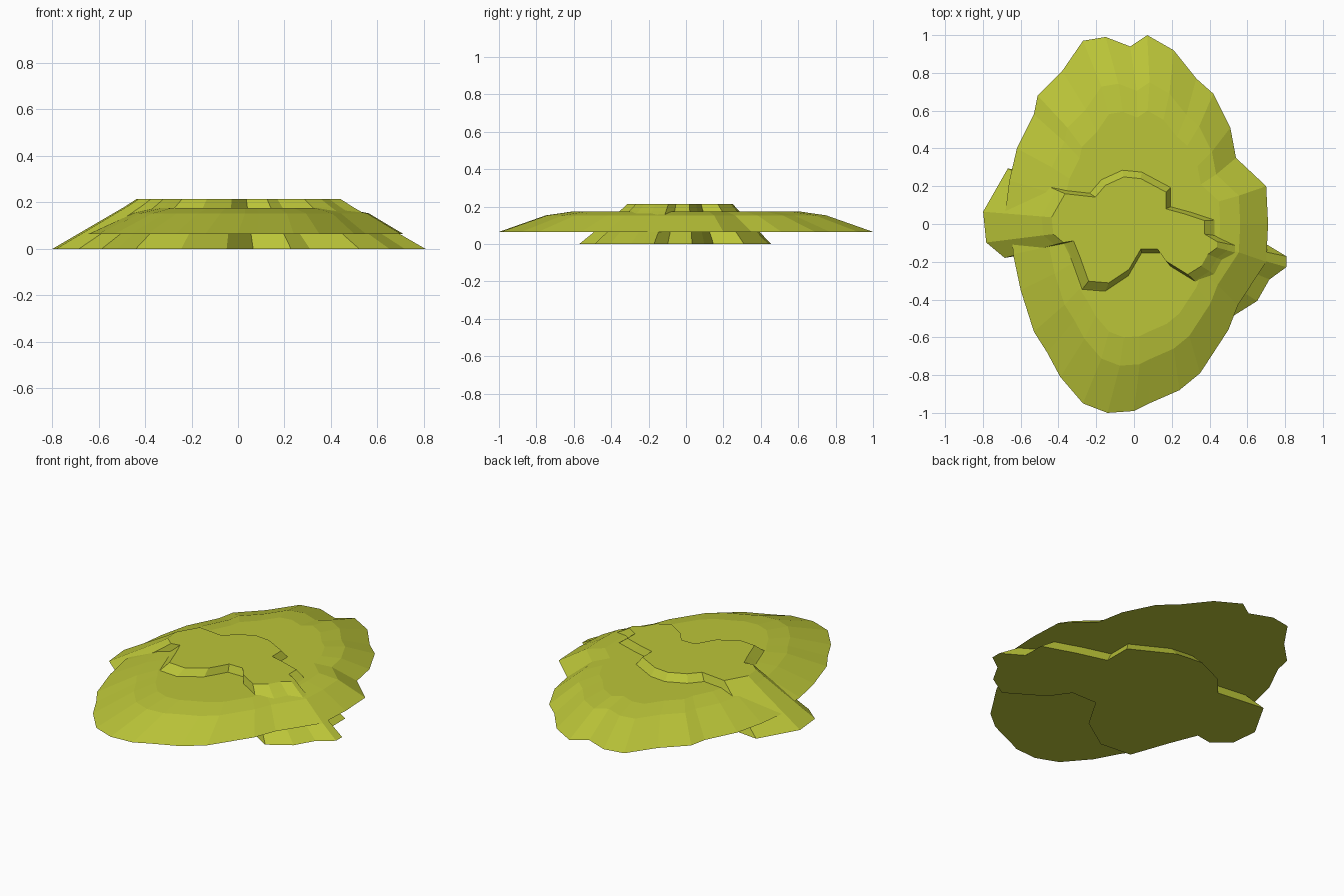
import bpy, bmesh

if "Cube" in bpy.data.objects:
    bpy.data.objects.remove(bpy.data.objects["Cube"])

# One flat colour for the whole mound
moss = bpy.data.materials.new("moss_green")
moss.diffuse_color = (0.50, 0.56, 0.04, 1)
moss.use_nodes = True
moss.node_tree.nodes["Principled BSDF"].inputs["Base Color"].default_value = moss.diffuse_color


def layered_slab(name, outline, levels):
    """Closed slab: outline repeated per level (scale, z, x shift), capped flat."""
    bm = bmesh.new()
    rings = [[bm.verts.new((x * s + dx, y * s, z)) for x, y in outline]
             for s, z, dx in levels]
    n = len(outline)
    for lo, hi in zip(rings, rings[1:]):
        for i in range(n):
            j = (i + 1) % n
            bm.faces.new((lo[i], lo[j], hi[j], hi[i]))
    bm.faces.new(rings[0])
    bm.faces.new(rings[-1])
    bmesh.ops.recalc_face_normals(bm, faces=bm.faces)
    me = bpy.data.meshes.new(name)
    bm.to_mesh(me)
    bm.free()
    me.materials.append(moss)
    ob = bpy.data.objects.new(name, me)
    bpy.context.collection.objects.link(ob)
    return ob


# Wide upper slab: ragged oval floating just above the ground
slab_outline = [
    (-.15, .99), (-.02, .94), (.07, 1), (.21, .92), (.33, .77), (.42, .69),
    (.51, .51), (.54, .35), (.70, .20), (.71, 0), (.70, -.20), (.55, -.43),
    (.50, -.56), (.35, -.79), (.24, -.88), (.08, -.95), (0, -.99), (-.14, -1),
    (-.27, -.95), (-.39, -.81), (-.46, -.68), (-.53, -.57), (-.60, -.35),
    (-.64, -.16), (-.65, 0), (-.68, .07), (-.66, .23), (-.62, .40),
    (-.53, .58), (-.51, .68), (-.38, .81), (-.27, .97)]
layered_slab("wide_slab", slab_outline,
             [(1, .065, 0), (.75, .153, .03), (.60, .175, .03)])

# Lobed core: rises from the ground through the slab
core_outline = [
    (-.49, .04), (-.41, .18), (-.23, .16), (-.17, .23), (-.06, .28), (.04, .27),
    (.19, .19), (.19, .09), (.30, .06), (.42, .02), (.42, -.06), (.495, -.105),
    (.495, -.14), (.44, -.18), (.40, -.25), (.32, -.30), (.19, -.22),
    (.14, -.15), (.04, -.15), (-.03, -.27), (-.15, -.35), (-.27, -.34),
    (-.32, -.20), (-.36, -.10), (-.42, -.11), (-.48, -.06)]
layered_slab("lobed_core", core_outline,
             [(1.63, 0, 0), (1, .18, 0), (.89, .215, 0)])
